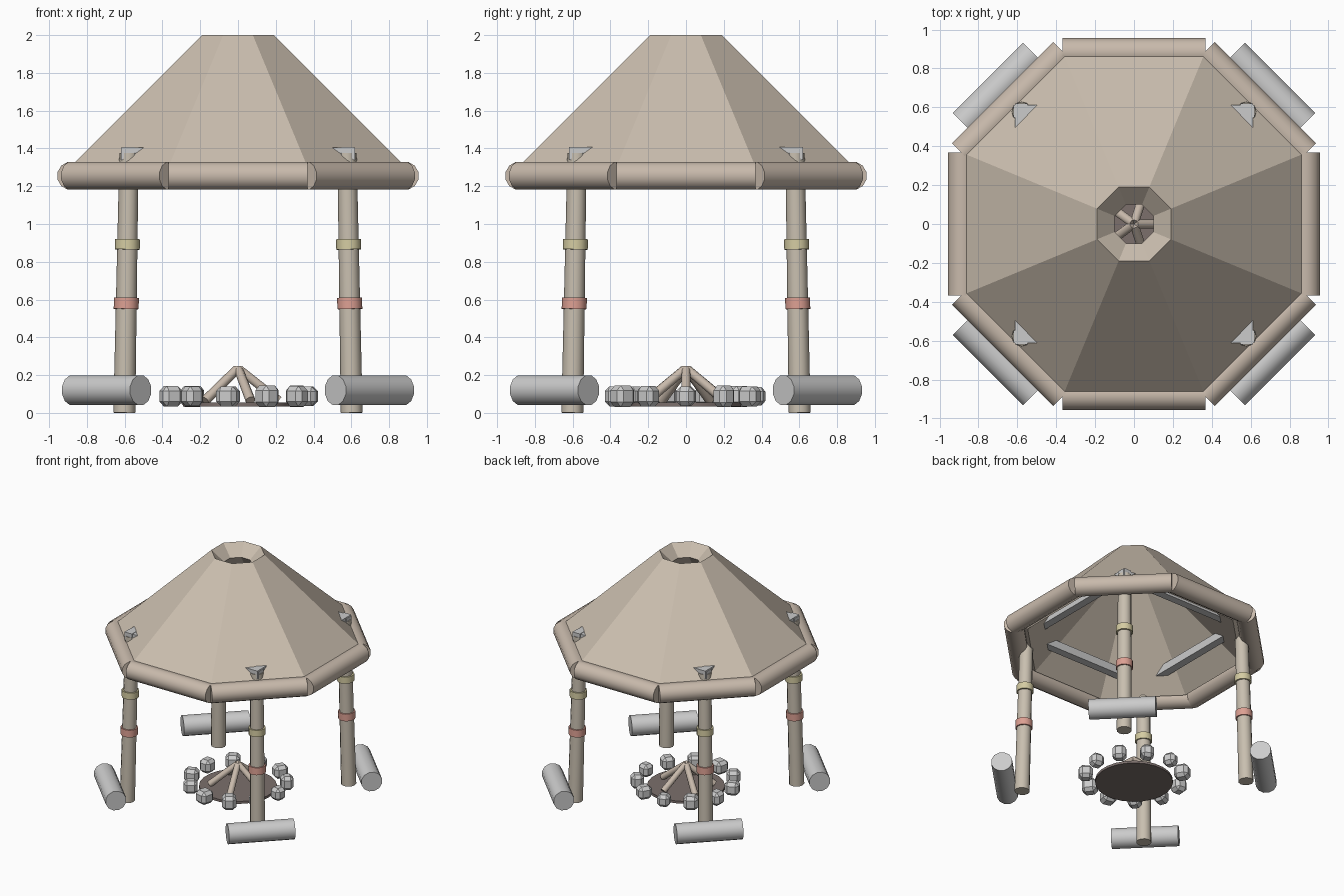
import bpy, bmesh, math, random
from mathutils import Vector, Matrix

if "Cube" in bpy.data.objects:
    bpy.data.objects.remove(bpy.data.objects["Cube"])

random.seed(4)


def material(name, rgb):
    m = bpy.data.materials.new(name)
    m.diffuse_color = (*rgb, 1)
    m.use_nodes = True
    m.node_tree.nodes["Principled BSDF"].inputs["Base Color"].default_value = m.diffuse_color
    return m


wood = material("wood", (0.58, 0.49, 0.41))
thatch = material("thatch", (0.60, 0.52, 0.43))
pale_wood = material("pale_wood", (0.58, 0.52, 0.43))
red = material("red_cloth", (0.72, 0.35, 0.29))
yellow = material("yellow_cloth", (0.66, 0.60, 0.36))
ash = material("ash", (0.20, 0.16, 0.15))


def finish(name, bm, mat=None, smooth=False):
    bmesh.ops.recalc_face_normals(bm, faces=bm.faces[:])
    me = bpy.data.meshes.new(name)
    bm.to_mesh(me)
    bm.free()
    ob = bpy.data.objects.new(name, me)
    bpy.context.collection.objects.link(ob)
    if mat:
        me.materials.append(mat)
    if smooth:
        bpy.ops.object.select_all(action='DESELECT')
        ob.select_set(True)
        bpy.context.view_layer.objects.active = ob
        bpy.ops.object.shade_smooth_by_angle(angle=math.radians(50))
    return ob


def rod(name, a, b, r1, r2, mat=None, sides=12):
    """Cylinder or cone section between two points."""
    a, b = Vector(a), Vector(b)
    d = b - a
    bm = bmesh.new()
    bmesh.ops.create_cone(bm, cap_ends=True, segments=sides, radius1=r1, radius2=r2, depth=d.length)
    spin = Matrix.Rotation(math.pi / sides, 4, 'Z')
    turn = d.to_track_quat('Z', 'Y').to_matrix().to_4x4()
    bm.transform(Matrix.Translation((a + b) / 2) @ turn @ spin)
    return finish(name, bm, mat, True)


def box(name, center, size, mat=None, bevel=0, rot=0):
    bm = bmesh.new()
    bmesh.ops.create_cube(bm, size=1)
    bmesh.ops.scale(bm, vec=size, verts=bm.verts[:])
    if bevel:
        bmesh.ops.bevel(bm, geom=bm.edges[:], offset=bevel, segments=1, affect='EDGES')
    bm.transform(Matrix.Translation(center) @ Matrix.Rotation(rot, 4, 'Z'))
    return finish(name, bm, mat)


def tangent_log(name, ang, dist, half, z, r, mat=None):
    """Horizontal log lying across the radial direction."""
    out = Vector((math.cos(ang), math.sin(ang), 0)) * dist + Vector((0, 0, z))
    side = Vector((-math.sin(ang), math.cos(ang), 0)) * half
    return rod(name, out - side, out + side, r, r, mat)


# thick eight-sided roof with open smoke hole
profile = [(0.19, 2.0), (0.87, 1.32), (0.78, 1.23), (0.10, 1.91)]
bm = bmesh.new()
rings = []
for i in range(8):
    a = math.radians(22.5 + 45 * i)
    k = 1 / math.cos(math.pi / 8)
    rings.append([bm.verts.new((p * k * math.cos(a), p * k * math.sin(a), z)) for p, z in profile])
for i in range(8):
    p, q = rings[i], rings[(i + 1) % 8]
    for j in range(4):
        n = (j + 1) % 4
        bm.faces.new((p[j], p[n], q[n], q[j]))
finish("roof", bm, thatch)

# rails round the eaves
for i in range(8):
    tangent_log(f"eave_rail_{i}", math.radians(45 * i), 0.882, 0.368, 1.255, 0.076, wood)

# posts with bands, and seat logs outside them
for i, (sx, sy) in enumerate([(1, 1), (-1, 1), (-1, -1), (1, -1)]):
    foot = Vector((sx * 0.602, sy * 0.602, 0.0))
    head = Vector((sx * 0.577, sy * 0.577, 1.375))
    rod(f"post_{i}", foot, head, 0.058, 0.051, pale_wood)
    for label, z0, z1, mat in (("red", 0.55, 0.61, red), ("yellow", 0.865, 0.92, yellow)):
        rod(f"{label}_band_{i}", foot.lerp(head, z0 / 1.375), foot.lerp(head, z1 / 1.375), 0.066, 0.066, mat)
    tangent_log(f"seat_log_{i}", math.radians(45 + 90 * i), 0.984, 0.255, 0.12, 0.081)

# square frame of beams on the post tops
for s in (-1, 1):
    box(f"beam_x_{s}", (0, s * 0.58, 1.372), (1.24, 0.065, 0.065))
    box(f"beam_y_{s}", (s * 0.58, 0, 1.375), (0.065, 1.24, 0.065))

# fire pit: ash bed, ring of stones, stacked sticks
rod("ash_bed", (0, 0, 0.035), (0, 0, 0.055), 0.295, 0.295, ash, 24)
for i in range(11):
    a = 2 * math.pi * i / 11
    size = [random.uniform(0.095, 0.115) for _ in range(3)]
    box(f"stone_{i}", (0.37 * math.cos(a), 0.37 * math.sin(a), 0.088), size,
        None, 0.025, a + random.uniform(-0.3, 0.3))
for i in range(5):
    a = 2 * math.pi * i / 5
    c, s = math.cos(a), math.sin(a)
    rod(f"fire_stick_{i}", (0.215 * c, 0.215 * s, 0.065), (0.006 * c, 0.006 * s, 0.232), 0.026, 0.024, wood, 8)
